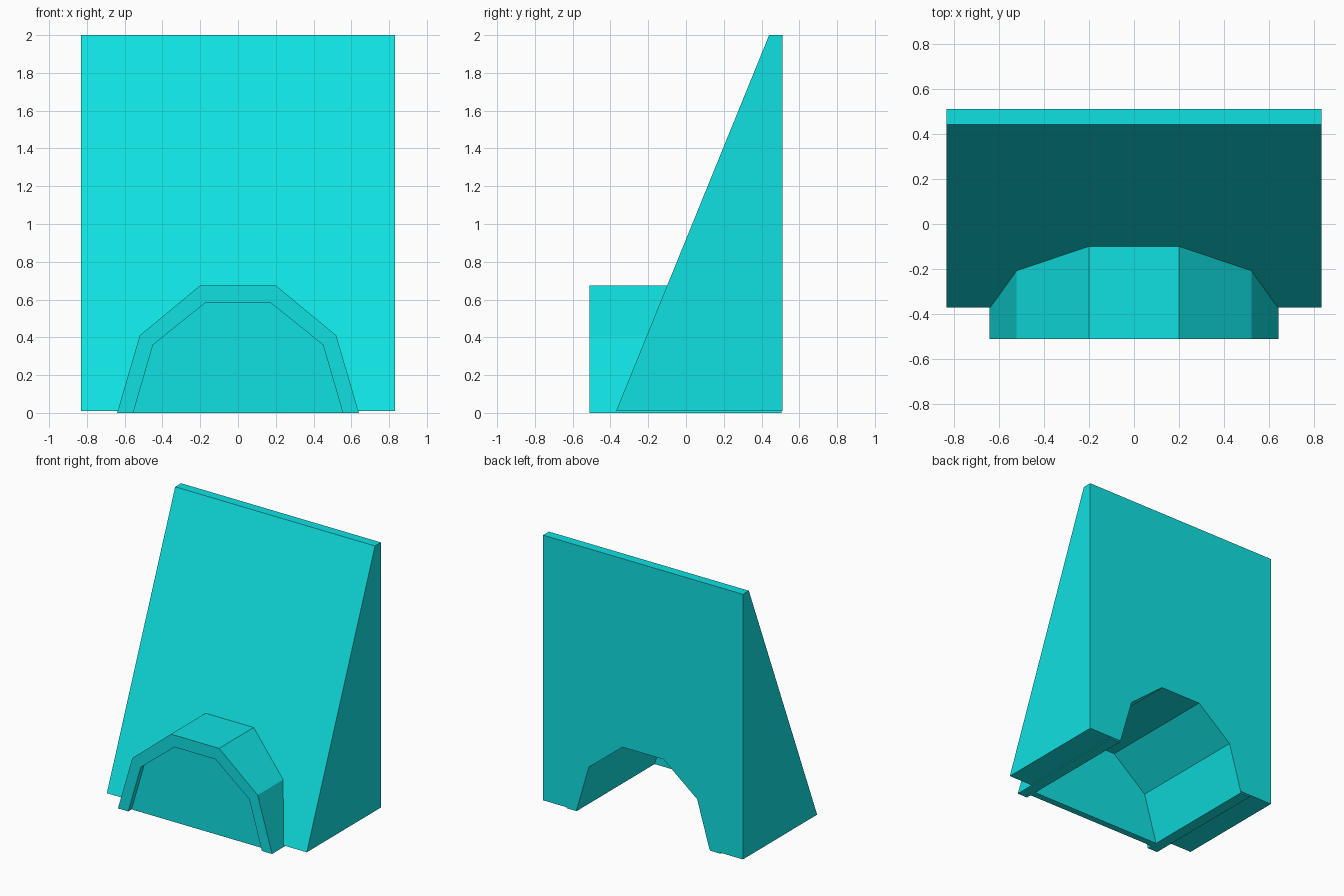
import bpy

cube = bpy.data.objects.get("Cube")
if cube:
    bpy.data.objects.remove(cube, do_unlink=True)

cyan = bpy.data.materials.new("bright cyan")
cyan.use_nodes = True
COLOUR = (0.005, 0.75, 0.755, 1)
cyan.diffuse_color = COLOUR
cyan.node_tree.nodes["Principled BSDF"].inputs["Base Color"].default_value = COLOUR


def prism(name, loop_a, loop_b):
    """Solid between two matching loops, wound outward-facing at loop_a."""
    n = len(loop_a)
    faces = [tuple(range(n)), tuple(reversed(range(n, 2 * n)))]
    faces += [(i, i + n, (i + 1) % n + n, (i + 1) % n) for i in range(n)]
    mesh = bpy.data.meshes.new(name)
    mesh.from_pydata(loop_a + loop_b, [], faces)
    mesh.materials.append(cyan)
    obj = bpy.data.objects.new(name, mesh)
    bpy.context.collection.objects.link(obj)
    return obj


def arch(name, half, front, back):
    """Arch solid along y from a right-hand half profile of (x, z)."""
    outline = half + [(-x, z) for x, z in reversed(half)]
    return prism(name, [(x, front, z) for x, z in outline],
                 [(x, back, z) for x, z in outline])


def combine(target, tool, operation):
    mod = target.modifiers.new(tool.name, 'BOOLEAN')
    mod.operation = operation
    mod.solver = 'EXACT'
    mod.object = tool
    bpy.context.view_layer.objects.active = target
    bpy.ops.object.modifier_apply(modifier=mod.name)
    bpy.data.objects.remove(tool, do_unlink=True)


# Sloped wall: side profile in (y, z), extruded across x
side = [(-0.37, 0.01), (0.51, 0.01), (0.51, 2.0), (0.44, 2.0)]
wall = prism("sloped_wall", [(0.83, y, z) for y, z in side],
             [(-0.83, y, z) for y, z in side])

# Faceted porch joined to the wall, then the tunnel cut through both
outer = [(0.64, 0), (0.52, 0.41), (0.2, 0.675)]
inner = [(0.555, 0), (0.45, 0.36), (0.17, 0.585)]
combine(wall, arch("porch", outer, -0.51, 0.505), 'UNION')
opening = [(0.584, -0.1)] + inner[1:]
combine(wall, arch("tunnel_cutter", opening, -0.7, 0.7), 'DIFFERENCE')

# Recessed door closing the front of the tunnel
arch("door_panel", inner, -0.47, -0.42)
